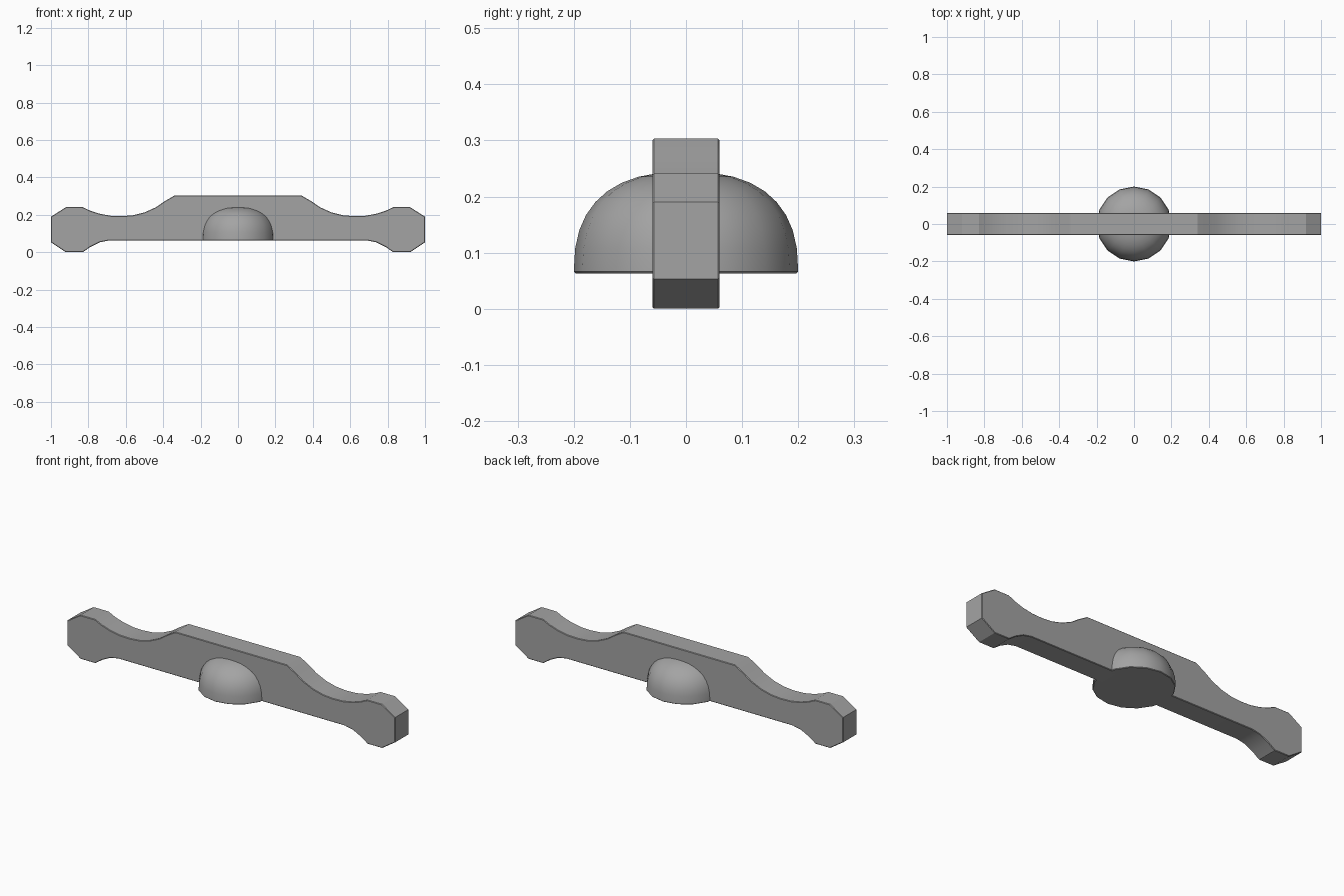
import bpy, bmesh, math

cube = bpy.data.objects.get("Cube")
if cube:
    bpy.data.objects.remove(cube, do_unlink=True)

grey = bpy.data.materials.new("plain grey")
grey.use_nodes = True
colour = (0.37, 0.37, 0.37, 1)
grey.diffuse_color = colour
grey.node_tree.nodes["Principled BSDF"].inputs["Base Color"].default_value = colour


def finish(name, bm, angle):
    bmesh.ops.recalc_face_normals(bm, faces=bm.faces)
    mesh = bpy.data.meshes.new(name)
    bm.to_mesh(mesh)
    bm.free()
    mesh.materials.append(grey)
    obj = bpy.data.objects.new(name, mesh)
    bpy.context.collection.objects.link(obj)
    bpy.ops.object.select_all(action='DESELECT')
    obj.select_set(True)
    bpy.context.view_layer.objects.active = obj
    bpy.ops.object.shade_smooth_by_angle(angle=math.radians(angle))
    return obj


# Bar: half outline in x, z, mirrored and extruded along y
half = [(0.34, 0.303), (0.39, 0.274), (0.44, 0.240), (0.50, 0.213), (0.56, 0.198),
        (0.62, 0.193), (0.68, 0.195), (0.74, 0.206), (0.79, 0.222), (0.83, 0.241),
        (0.92, 0.241), (1.0, 0.19), (1.0, 0.053), (0.92, 0.0), (0.83, 0.0),
        (0.79, 0.028), (0.74, 0.053), (0.69, 0.063)]
outline = half + [(-x, z) for x, z in reversed(half)]
bm = bmesh.new()
face = bm.faces.new([bm.verts.new((x, -0.06, z)) for x, z in outline])
ext = bmesh.ops.extrude_face_region(bm, geom=[face])
bmesh.ops.translate(bm, vec=(0, 0.12, 0),
                    verts=[v for v in ext["geom"] if isinstance(v, bmesh.types.BMVert)])
# Slightly softened rims on both flat sides
rims = [e for e in bm.edges if abs(e.verts[0].co.y - e.verts[1].co.y) < 1e-5]
bmesh.ops.bevel(bm, geom=rims, offset=0.003, segments=1, affect='EDGES')
finish("bar", bm, 25)

# Dome: squarish half ellipse revolved in sixteen steps, with a flat base
base, radius, height, sides, rings = 0.063, 0.2, 0.181, 16, 9
profile = [(radius - 0.003, base), (radius, base + 0.003)]
for i in range(1, rings):
    a = math.pi / 2 * i / rings
    profile.append((radius * math.cos(a) ** 0.8, base + height * math.sin(a) ** 0.8))
bm = bmesh.new()
loops = [[bm.verts.new((r * math.cos(math.tau * k / sides),
                        r * math.sin(math.tau * k / sides), z))
          for k in range(sides)] for r, z in profile]
for low, high in zip(loops, loops[1:]):
    for k in range(sides):
        n = (k + 1) % sides
        bm.faces.new((low[k], low[n], high[n], high[k]))
bm.faces.new(loops[0])
tip = bm.verts.new((0, 0, base + height))
for k in range(sides):
    bm.faces.new((loops[-1][k], loops[-1][(k + 1) % sides], tip))
finish("center_dome", bm, 35)
